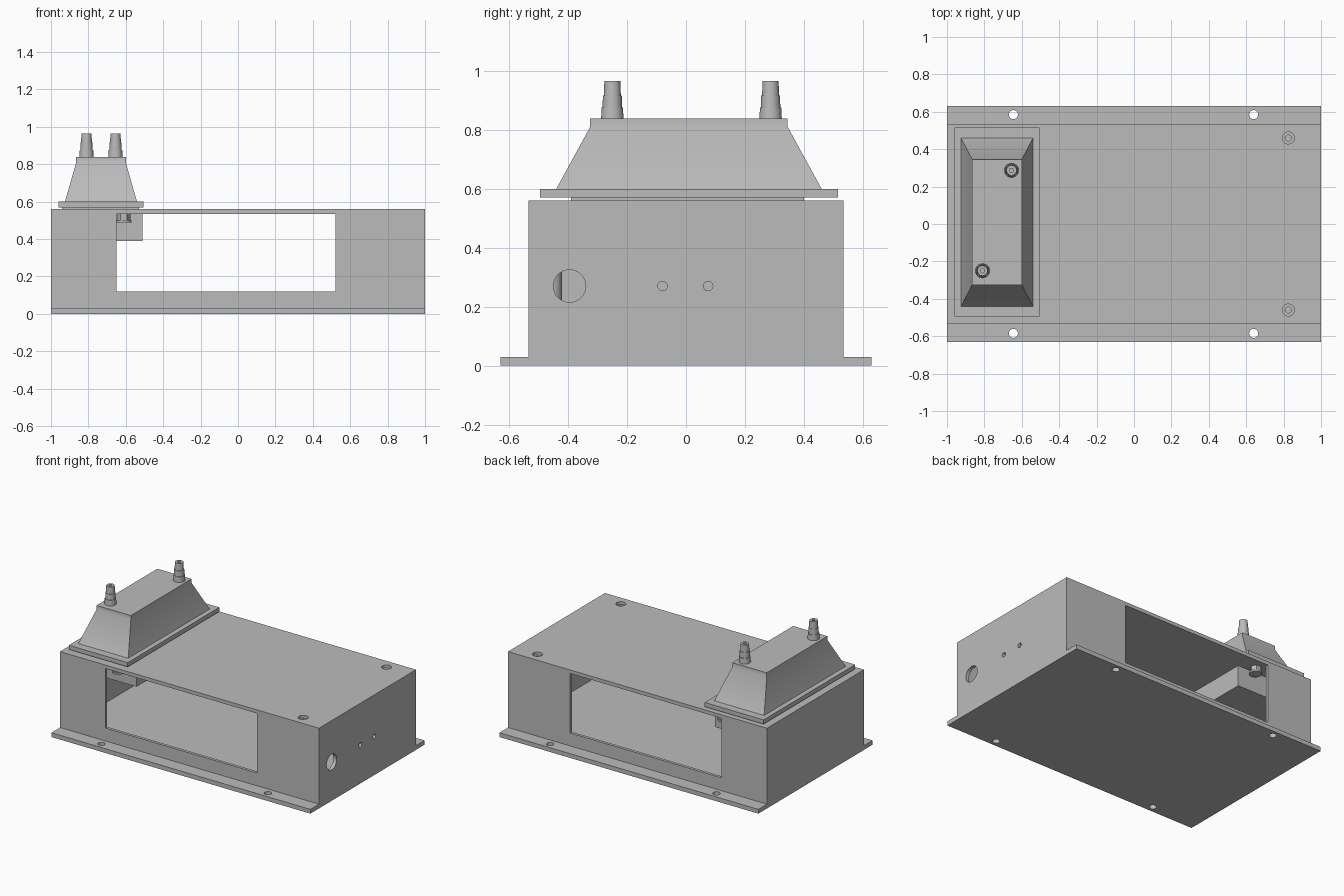
import bpy, bmesh, math
from mathutils import Vector

cube = bpy.data.objects.get("Cube")
if cube:
    bpy.data.objects.remove(cube, do_unlink=True)

grey = bpy.data.materials.new("plain_grey")
grey.use_nodes = True
COLOUR = (0.5, 0.5, 0.5, 1)
grey.diffuse_color = COLOUR
grey.node_tree.nodes["Principled BSDF"].inputs["Base Color"].default_value = COLOUR


def finish(name, bm):
    bmesh.ops.recalc_face_normals(bm, faces=bm.faces)
    mesh = bpy.data.meshes.new(name)
    bm.to_mesh(mesh)
    bm.free()
    mesh.materials.append(grey)
    obj = bpy.data.objects.new(name, mesh)
    bpy.context.collection.objects.link(obj)
    return obj


def box(name, x, y, z):
    """Box from its (low, high) limits on each axis."""
    bm = bmesh.new()
    bmesh.ops.create_cube(bm, size=1)
    for v in bm.verts:
        v.co = Vector([lim[c > 0] for c, lim in zip(v.co, (x, y, z))])
    return finish(name, bm)


def lathe(name, profile, location, axis="Z", sides=32):
    """Closed (radius, height) profile turned about an axis."""
    bm = bmesh.new()
    verts = [bm.verts.new((r, 0, h)) for r, h in profile]
    edges = [bm.edges.new((verts[i - 1], v)) for i, v in enumerate(verts)]
    bmesh.ops.spin(bm, geom=verts + edges, cent=(0, 0, 0), axis=(0, 0, 1),
                   angle=math.tau, steps=sides, use_merge=True)
    bmesh.ops.remove_doubles(bm, verts=bm.verts, dist=1e-5)
    obj = finish(name, bm)
    obj.location = location
    if axis == "X":
        obj.rotation_euler.y = math.pi / 2
    return obj


def rod(name, radius, length, location, axis="Z", sides=32):
    h = length / 2
    return lathe(name, [(0, -h), (radius, -h), (radius, h), (0, h)], location, axis, sides)


def cut(obj, cutters):
    for c in cutters:
        mod = obj.modifiers.new("cut", "BOOLEAN")
        mod.operation, mod.solver, mod.object = "DIFFERENCE", "EXACT", c
    bpy.context.view_layer.update()
    deps = bpy.context.evaluated_depsgraph_get()
    mesh = bpy.data.meshes.new_from_object(obj.evaluated_get(deps))
    obj.modifiers.clear()
    obj.data = mesh
    for c in cutters:
        bpy.data.objects.remove(c, do_unlink=True)


# Mounting plate with flange holes
plate = box("base_plate", (-1, 1), (-0.63, 0.63), (0, 0.03))
cut(plate, [rod("cutter", 0.024, 0.2, (x, y, 0))
            for x in (-0.645, 0.64) for y in (-0.585, 0.585)])

# Hollow cabinet: windows front and back, holes in one end, screw holes on top
POST_Y = 0.46
cabinet = box("cabinet", (-1, 1), (-0.535, 0.535), (0.03, 0.56))
cutters = [box("cutter", (-0.975, 0.975), (-0.515, 0.515), (-0.1, 0.535)),
           box("cutter", (-0.65, 0.52), (-0.8, 0.8), (0.12, 0.535))]
cutters += [rod("cutter", r, 0.2, (1, y, 0.27), "X")
            for r, y in ((0.055, -0.395), (0.016, -0.08), (0.016, 0.075))]
cutters += [rod("cutter", 0.032, 0.1, (0.825, y, 0.56)) for y in (-POST_Y, POST_Y)]
cut(cabinet, cutters)

# Corner posts, drilled at the top
for side, x in (("left", 0.825), ("right", -0.825)):
    for end, y in (("front", -POST_Y), ("back", POST_Y)):
        lathe(f"{end}_{side}_post",
              [(0, 0.03), (0.04, 0.03), (0.04, 0.54), (0.016, 0.54), (0.016, 0.45), (0, 0.45)],
              (x, y, 0))

# Transformer: hanging core, gasket, flange
box("transformer_core", (-0.96, -0.51), (-0.39, 0.41), (0.39, 0.535))
box("transformer_gasket", (-0.94, -0.53), (-0.39, 0.40), (0.56, 0.57))
box("transformer_flange", (-0.96, -0.505), (-0.495, 0.515), (0.57, 0.6))

# Sloped transformer housing with a short upright rim
bm = bmesh.new()
bmesh.ops.create_cube(bm, size=1)
for v in bm.verts:
    top = v.co.z > 0
    x = (-0.865, -0.6) if top else (-0.925, -0.54)
    y = (-0.325, 0.345) if top else (-0.44, 0.46)
    v.co = (x[v.co.x > 0], y[v.co.y > 0], 0.81 if top else 0.6)
roof = max(bm.faces, key=lambda f: f.calc_center_median().z)
rim = bmesh.ops.extrude_face_region(bm, geom=[roof])["geom"]
bmesh.ops.translate(bm, vec=(0, 0, 0.028), verts=[g for g in rim if isinstance(g, bmesh.types.BMVert)])
bmesh.ops.delete(bm, geom=[roof], context="FACES_ONLY")
finish("transformer_housing", bm)

# Stepped terminals with a small socket in the end
terminal = [(0, 0), (0.038, 0), (0.036, 0.038), (0.033, 0.038), (0.032, 0.078),
            (0.029, 0.078), (0.027, 0.127), (0.011, 0.127), (0.011, 0.09), (0, 0.09)]
for name, x, y in (("front_terminal", -0.81, -0.25), ("back_terminal", -0.655, 0.287)):
    lathe(name, terminal, (x, y, 0.838))

# Flange bolts under the lid: washer and hexagonal nut
for name, y in (("front", -0.45), ("back", 0.46)):
    rod(f"{name}_nut", 0.035, 0.035, (-0.61, y, 0.5175), sides=6)
    rod(f"{name}_washer", 0.04, 0.012, (-0.61, y, 0.494))

for obj in bpy.context.collection.objects:
    if obj.type == "MESH":
        obj.select_set(True)
        bpy.context.view_layer.objects.active = obj
bpy.ops.object.shade_smooth_by_angle(angle=math.radians(30))
